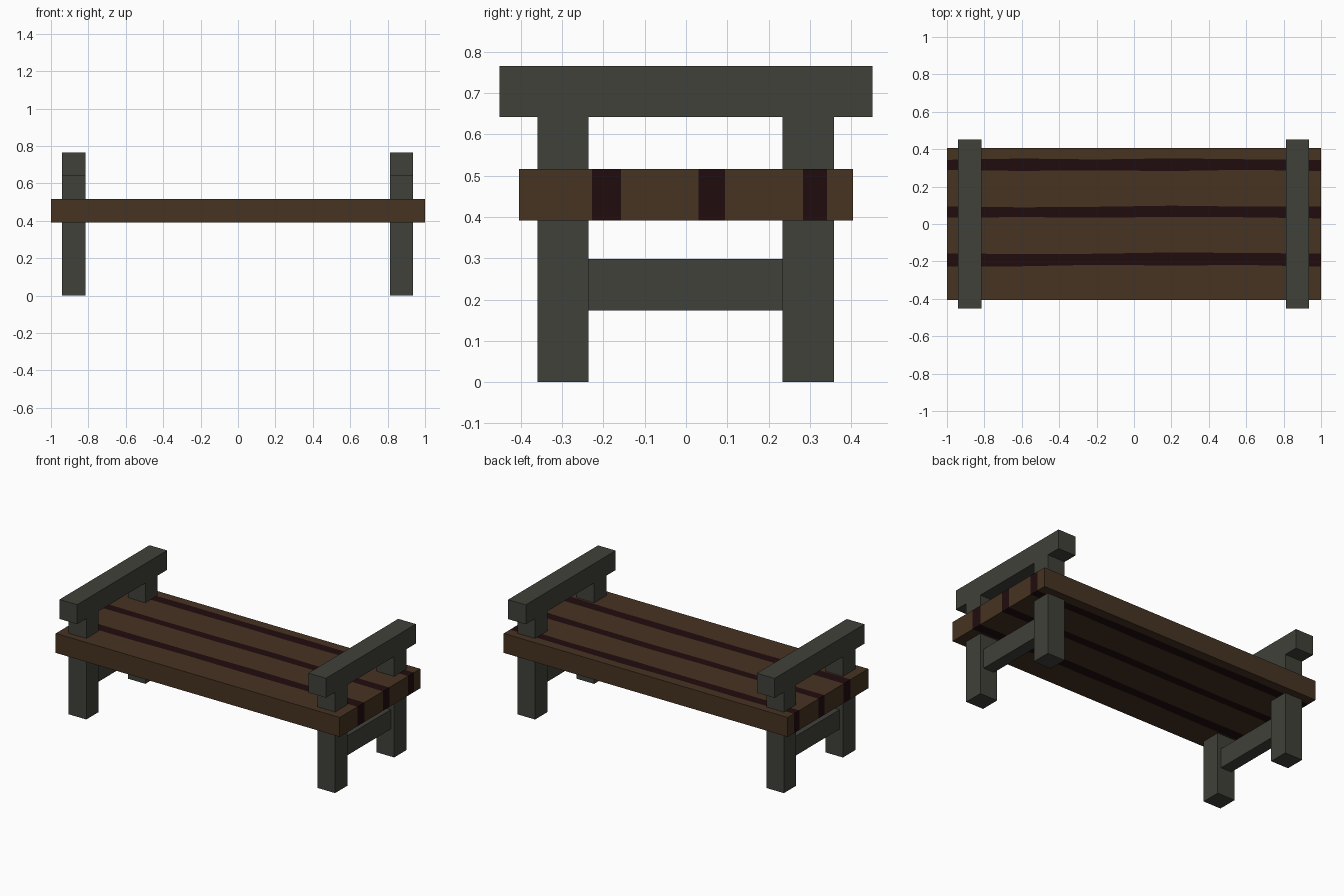
import bpy, bmesh

if "Cube" in bpy.data.objects:
    bpy.data.objects.remove(bpy.data.objects["Cube"], do_unlink=True)


def material(name, rgb):
    m = bpy.data.materials.new(name)
    m.use_nodes = True
    m.diffuse_color = (*rgb, 1)
    bsdf = next(n for n in m.node_tree.nodes if n.type == "BSDF_PRINCIPLED")
    bsdf.inputs["Base Color"].default_value = (*rgb, 1)
    return m


grey = material("weathered grey", (0.0513, 0.0529, 0.0423))
brown = material("brown wood", (0.0612, 0.0331, 0.0159))
dark = material("dark stripe", (0.0152, 0.0037, 0.0040))


def finish(name, bm, mats):
    bmesh.ops.recalc_face_normals(bm, faces=bm.faces)
    mesh = bpy.data.meshes.new(name)
    bm.to_mesh(mesh)
    bm.free()
    for m in mats:
        mesh.materials.append(m)
    obj = bpy.data.objects.new(name, mesh)
    bpy.context.collection.objects.link(obj)
    return obj


def box(name, lo, hi, mat):
    bm = bmesh.new()
    bmesh.ops.create_cube(bm, size=1)
    for v in bm.verts:
        v.co = [(a + b) / 2 + c * (b - a) for a, b, c in zip(lo, hi, v.co)]
    return finish(name, bm, [mat])


# End frames: two legs, a slimmer stretcher and an armrest on each side
for side, x in (("right", -0.878), ("left", 0.874)):
    w, t = 0.062, 0.038
    for end, y0, y1 in (("front", -0.36, -0.236), ("back", 0.234, 0.358)):
        box(f"{end}_{side}_leg", (x - w, y0, 0), (x + w, y1, 0.642), grey)
    box(f"{side}_stretcher", (x - t, -0.236, 0.174), (x + t, 0.234, 0.298), grey)
    box(f"{side}_armrest", (x - w, -0.452, 0.642), (x + w, 0.452, 0.766), grey)

# Seat slab: slightly wavy stripe edges run lengthwise, dark on every second strip
xs = (-1, -0.6, -0.2, 0.2, 0.6, 1)
edges = (
    (-0.405,) * 6,
    (-0.228, -0.226, -0.218, -0.222, -0.219, -0.228),
    (-0.158, -0.160, -0.159, -0.152, -0.155, -0.158),
    (0.034, 0.037, 0.034, 0.038, 0.036, 0.030),
    (0.094, 0.089, 0.092, 0.098, 0.093, 0.094),
    (0.288, 0.284, 0.287, 0.283, 0.290, 0.283),
    (0.343, 0.350, 0.345, 0.351, 0.346, 0.342),
    (0.405,) * 6,
)
bm = bmesh.new()
bottom, top = [[[bm.verts.new((x, y, z)) for x, y in zip(xs, row)] for row in edges]
               for z in (0.392, 0.516)]


def quad(a, b, c, d, index=0):
    bm.faces.new((a, b, c, d)).material_index = index


rows, cols = len(edges) - 1, len(xs) - 1
for r in range(rows):
    for g in (bottom, top):
        for c in range(cols):
            quad(g[r][c], g[r][c + 1], g[r + 1][c + 1], g[r + 1][c], r % 2)
    for c in (0, cols):
        quad(bottom[r][c], bottom[r + 1][c], top[r + 1][c], top[r][c], r % 2)
for r in (0, rows):
    for c in range(cols):
        quad(bottom[r][c], bottom[r][c + 1], top[r][c + 1], top[r][c])
finish("seat", bm, [brown, dark])
